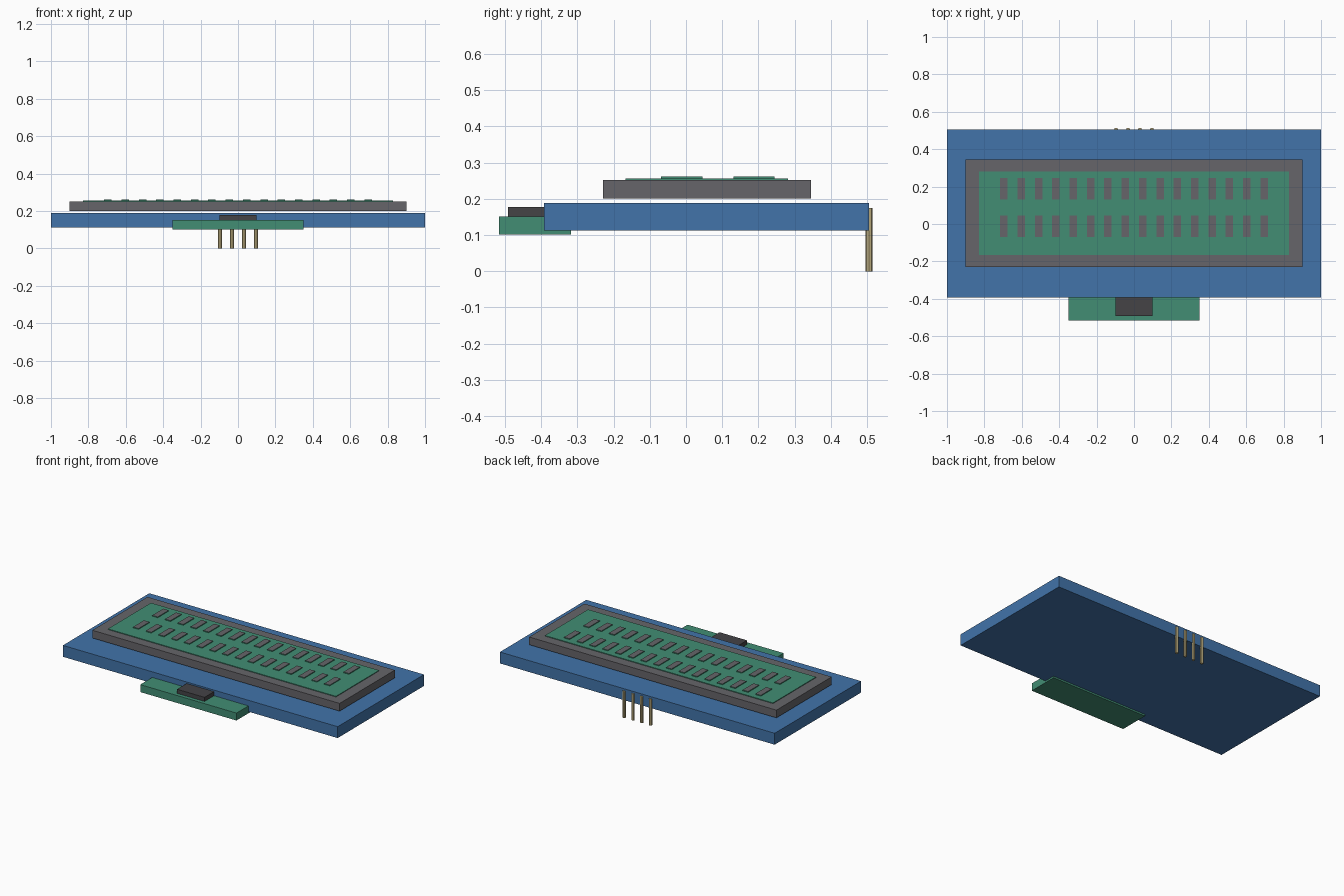
import bpy, bmesh
from mathutils import Matrix

if "Cube" in bpy.data.objects:
    bpy.data.objects.remove(bpy.data.objects["Cube"])


def material(name, rgb):
    m = bpy.data.materials.new(name)
    m.diffuse_color = (*rgb, 1)
    m.use_nodes = True
    m.node_tree.nodes["Principled BSDF"].inputs["Base Color"].default_value = m.diffuse_color
    return m


BLUE = material("board blue", (0.054, 0.174, 0.402))
GREEN = material("panel green", (0.054, 0.27, 0.174))
GREY = material("frame grey", (0.133, 0.13, 0.142))
BLACK = material("chip dark grey", (0.058, 0.056, 0.061))
GOLD = material("pin gold", (0.578, 0.479, 0.242))


def finish(name, bm, *mats):
    me = bpy.data.meshes.new(name)
    bm.to_mesh(me)
    bm.free()
    for m in mats:
        me.materials.append(m)
    ob = bpy.data.objects.new(name, me)
    bpy.context.collection.objects.link(ob)
    return ob


def add_box(bm, x, y, z):
    """Box from (low, high) ranges."""
    size = [b - a for a, b in (x, y, z)]
    mid = [(a + b) / 2 for a, b in (x, y, z)]
    bmesh.ops.create_cube(bm, size=1, matrix=Matrix.Translation(mid) @ Matrix.Diagonal((*size, 1)))


def box(name, mat, x, y, z):
    bm = bmesh.new()
    add_box(bm, x, y, z)
    return finish(name, bm, mat)


# main board, raised display frame and screen panel
box("board", BLUE, (-1, 1), (-0.392, 0.506), (0.113, 0.188))
box("display_frame", GREY, (-0.9, 0.9), (-0.229, 0.345), (0.201, 0.252))
box("screen_panel", GREEN, (-0.83, 0.83), (-0.167, 0.281), (0.241, 0.2565))

# two rows of sixteen character cells: grey tops, green sides
bm = bmesh.new()
for y in (-0.012, 0.188):
    for i in range(16):
        x = -0.696 + i * 0.0928
        add_box(bm, (x - 0.02, x + 0.02), (y - 0.057, y + 0.057), (0.25, 0.262))
bm.normal_update()
for f in bm.faces:
    f.material_index = 0 if f.normal.z > 0.5 else 1
finish("character_cells", bm, GREY, GREEN)

# interface module under the front edge, with its chip
box("interface_module", GREEN, (-0.35, 0.35), (-0.516, -0.317), (0.102, 0.151))
box("module_chip", BLACK, (-0.1, 0.1), (-0.491, -0.341), (0.145, 0.178))

# header pins on the back edge
for i in range(4):
    bm = bmesh.new()
    bmesh.ops.create_cone(bm, cap_ends=True, segments=8, radius1=0.01, radius2=0.01, depth=0.175,
                          matrix=Matrix.Translation((-0.096 + i * 0.064, 0.505, 0.0875)))
    finish(f"header_pin_{i + 1}", bm, GOLD)
